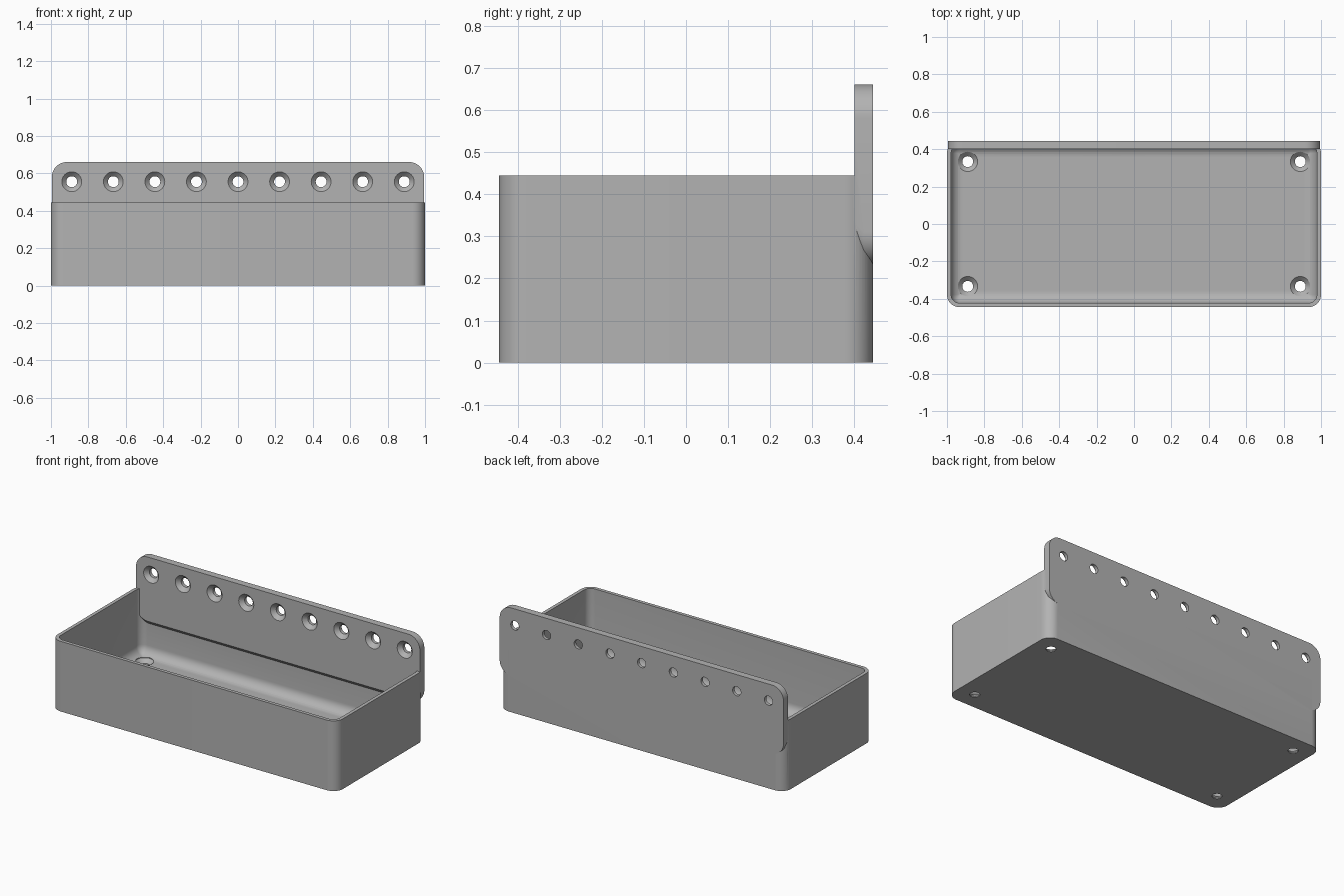
import bpy
import bmesh
from math import sin, cos, pi

if "Cube" in bpy.data.objects:
    bpy.data.objects.remove(bpy.data.objects["Cube"], do_unlink=True)

grey = bpy.data.materials.new("matte grey")
grey.use_nodes = True
color = (0.45, 0.45, 0.45, 1)
grey.diffuse_color = color
grey.node_tree.nodes["Principled BSDF"].inputs["Base Color"].default_value = color

UNIT = 2 / 9                      # pitch of the hole grid
W, D, H = 1.0, 2 * UNIT, 2 * UNIT  # half width, half depth, height
R, WALL, FLOOR, FILLET = 0.067, 0.022, 0.03, 0.06
PLATE_FRONT = 0.40


def rounded(a0, a1, b0, b1, r, seg=12):
    """Counter-clockwise outline of a rounded rectangle."""
    corners = [(a1 - r, b1 - r), (a0 + r, b1 - r), (a0 + r, b0 + r), (a1 - r, b0 + r)]
    return [(a + r * cos((q + k / seg) * pi / 2), b + r * sin((q + k / seg) * pi / 2))
            for q, (a, b) in enumerate(corners) for k in range(seg + 1)]


def circle(a, b, r, n=32):
    return [(a + r * cos(2 * pi * k / n), b + r * sin(2 * pi * k / n)) for k in range(n)]


def loft(name, sections, upright=False):
    """Closed solid through (height, outline) sections along z, or along y if upright."""
    bm = bmesh.new()
    rings = [[bm.verts.new((a, t, b) if upright else (a, b, t)) for a, b in outline]
             for t, outline in sections]
    for low, high in zip(rings, rings[1:]):
        n = len(low)
        for i in range(n):
            j = (i + 1) % n
            bm.faces.new((low[i], low[j], high[j], high[i]))
    bm.faces.new(rings[0])
    bm.faces.new(rings[-1])
    bmesh.ops.recalc_face_normals(bm, faces=bm.faces)
    mesh = bpy.data.meshes.new(name)
    bm.to_mesh(mesh)
    bm.free()
    mesh.materials.append(grey)
    obj = bpy.data.objects.new(name, mesh)
    bpy.context.collection.objects.link(obj)
    return obj


def combine(target, other, operation):
    """Apply a boolean and discard the helper."""
    mod = target.modifiers.new("combine", 'BOOLEAN')
    mod.operation, mod.solver, mod.object = operation, 'EXACT', other
    bpy.ops.object.select_all(action='DESELECT')
    bpy.context.view_layer.objects.active = target
    target.select_set(True)
    bpy.ops.object.modifier_apply(modifier=mod.name)
    bpy.data.objects.remove(other, do_unlink=True)


# Outer shell of the tray
tray = loft("wall_tray", [(z, rounded(-W, W, -D, D, R)) for z in (0, H)])

# Hollow with a rounded transition to the floor
sections = []
for k in range(9):
    t = k / 8 * pi / 2
    inset = WALL + FILLET * (1 - sin(t))
    sections.append((FLOOR + FILLET * (1 - cos(t)),
                     rounded(-W + inset, W - inset, -D + inset, D - inset,
                             max(R - inset, 0.004))))
sections.append((H + 0.1, sections[-1][1]))
combine(tray, loft("hollow_cutter", sections), 'DIFFERENCE')

# Rear mounting plate with a bevelled lower lip inside
plate = loft("mounting_plate",
             [(y, rounded(-0.995, 0.995, z, 0.661, 0.08))
              for y, z in ((PLATE_FRONT, 0.254), (D - WALL, 0.23), (D, 0.23))],
             upright=True)
combine(tray, plate, 'UNION')


def screw_hole(a, b, steps, upright):
    cutter = loft("screw_cutter", [(t, circle(a, b, r)) for t, r in steps], upright)
    combine(tray, cutter, 'DIFFERENCE')


# Countersunk holes along the plate
SMALL, LARGE = 0.029, 0.053
for i in range(-4, 5):
    screw_hole(i * UNIT, 2.5 * UNIT,
               [(PLATE_FRONT - 0.05, LARGE), (PLATE_FRONT, LARGE),
                (PLATE_FRONT + 0.024, SMALL), (D + 0.05, SMALL)], True)

# Countersunk holes in the floor corners
for sx in (-1, 1):
    for sy in (-1, 1):
        screw_hole(sx * 4 * UNIT, sy * 1.5 * UNIT,
                   [(-0.05, SMALL), (FLOOR - 0.024, SMALL),
                    (FLOOR, LARGE), (FLOOR + 0.06, LARGE)], False)

bpy.ops.object.shade_smooth_by_angle(angle=pi / 6)
